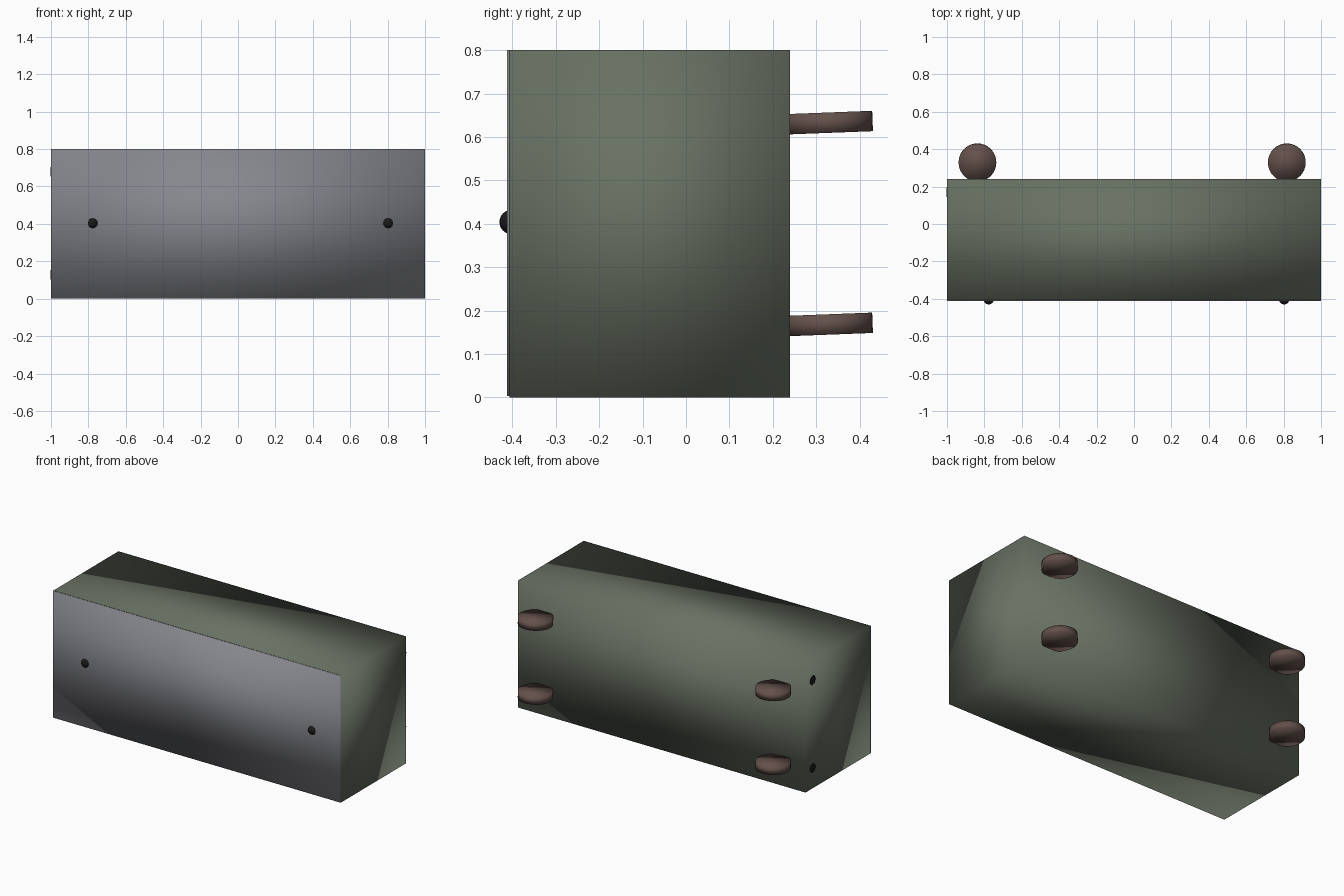
import bpy, math

if "Cube" in bpy.data.objects:
    bpy.data.objects.remove(bpy.data.objects["Cube"])


def material(name, rgb):
    m = bpy.data.materials.new(name)
    m.diffuse_color = (*rgb, 1)
    m.use_nodes = True
    m.node_tree.nodes["Principled BSDF"].inputs["Base Color"].default_value = m.diffuse_color
    return m


GREEN = material("green_paint", (0.14, 0.165, 0.125))
GREY = material("grey_front", (0.24, 0.245, 0.27))
BROWN = material("brown", (0.125, 0.08, 0.07))
BLACK = material("black", (0.01, 0.01, 0.01))


def finish(name, mat):
    o = bpy.context.object
    o.name = name
    o.data.materials.append(mat)
    bpy.ops.object.shade_smooth()
    return o


def box(name, lo, hi, mat):
    bpy.ops.mesh.primitive_cube_add(size=1, location=[(a + b) / 2 for a, b in zip(lo, hi)])
    bpy.context.object.scale = [b - a for a, b in zip(lo, hi)]
    bpy.ops.object.transform_apply(location=False, rotation=False, scale=True)
    return finish(name, mat)


def knob(name, loc, scale=(1, 1, 1)):
    bpy.ops.mesh.primitive_uv_sphere_add(segments=24, ring_count=12, radius=0.028, location=loc)
    bpy.context.object.scale = scale
    return finish(name, BLACK)


# Cabinet body, softly shaded across its edges, with a thin front panel
box("cabinet_body", (-1, -0.407, 0), (1, 0.24, 0.8), GREEN)
box("front_panel", (-1, -0.412, 0.003), (1, -0.407, 0.8), GREY)

# Round knobs half sunk in the front
for side, x in (("left", -0.777), ("right", 0.803)):
    knob(f"front_knob_{side}", (x, -0.402, 0.404))

# Flush studs on the left side
for level, z in (("lower", 0.128), ("upper", 0.68)):
    knob(f"side_stud_{level}", (-1, 0.17, z), (0.1, 1, 1))

# Slightly tilted discs standing out of the back
for side, x in (("left", -0.837), ("right", 0.817)):
    for level, z in (("lower", 0.168), ("upper", 0.633)):
        bpy.ops.mesh.primitive_cylinder_add(vertices=32, radius=0.101, depth=0.047,
                                            location=(x, 0.329, z),
                                            rotation=(math.radians(2.2), 0, 0))
        finish(f"back_disc_{side}_{level}", BROWN)
